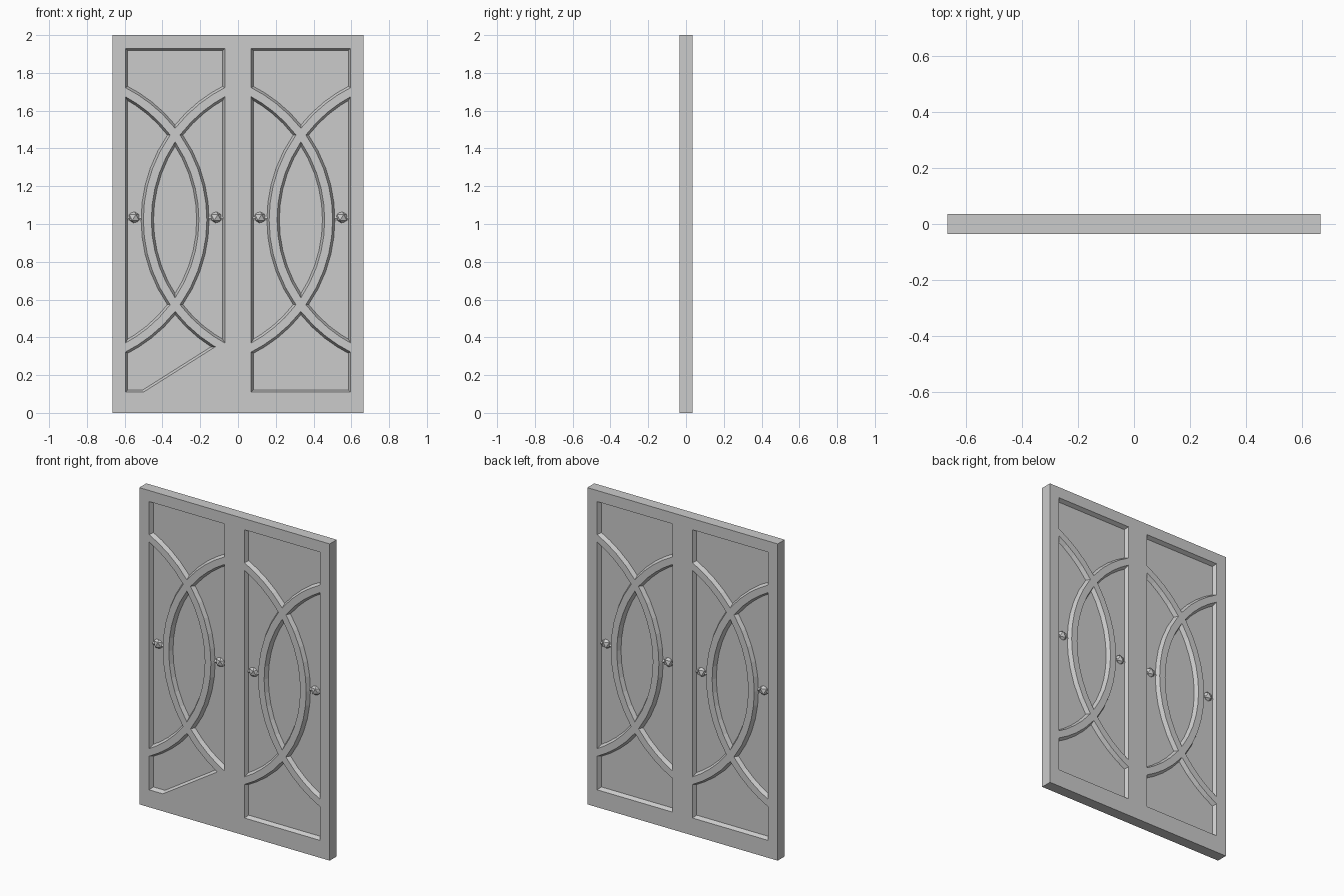
import bpy, bmesh
from math import sqrt
from mathutils import Matrix

cube = bpy.data.objects.get("Cube")
if cube:
    bpy.data.objects.remove(cube)

# Main sizes
WIDTH, HEIGHT, HALF_T = 1.33, 2.0, 0.035
PANEL_T = 0.01               # half thickness of the sunken panels
DOOR_X, HALF_W = 0.333, 0.263
LOW, HIGH, MID = 0.11, 1.93, 1.022
OFFSET = 0.615               # arc centres from the door centre line
R_OUT, R_IN = 0.783, 0.741   # both edges of the curved bars
SLOPE = 0.012

grey = bpy.data.materials.new("grey")
grey.use_nodes = True
grey.diffuse_color = (0.6, 0.6, 0.6, 1)
grey.node_tree.nodes["Principled BSDF"].inputs["Base Color"].default_value = (0.6, 0.6, 0.6, 1)


def make_object(name, bm):
    bmesh.ops.recalc_face_normals(bm, faces=bm.faces)
    mesh = bpy.data.meshes.new(name)
    bm.to_mesh(mesh)
    bm.free()
    mesh.materials.append(grey)
    obj = bpy.data.objects.new(name, mesh)
    bpy.context.collection.objects.link(obj)
    return obj


def spread(a, b, n):
    return [a + (b - a) * i / n for i in range(n + 1)]


def rise(x, radius):
    """Height of the arc centred at -OFFSET above the middle line."""
    return sqrt(radius ** 2 - (x + OFFSET) ** 2)


def lens():
    tip = sqrt(R_IN ** 2 - OFFSET ** 2)
    right = [(sqrt(R_IN ** 2 - z * z) - OFFSET, z) for z in spread(-tip, tip, 10)]
    return right + [(-x, -z) for x, z in right[1:-1]]


def side(s):
    cross = (R_IN ** 2 - R_OUT ** 2) / (4 * OFFSET)
    top = [(x, rise(x, R_IN)) for x in spread(-HALF_W, cross, 4)]
    z_cross = top[-1][1]
    inner = [(OFFSET - sqrt(R_OUT ** 2 - z * z), z) for z in spread(z_cross, -z_cross, 10)]
    bottom = [(x, -z) for x, z in reversed(top)]
    return [(s * x, z) for x, z in top + inner[1:-1] + bottom]


def end_panel(s, edge, clipped=False):
    xs = spread(-HALF_W, 0, 4) + spread(0, HALF_W, 4)[1:]
    arc = [(x, s * rise(-abs(x), R_OUT)) for x in xs]
    if clipped:   # the one panel with a filled lower corner
        arc = [p for p in arc if p[0] < 0.2] + [(0.213, s * rise(-0.213, R_OUT))]
        return arc + [(-0.167, edge - MID), (-HALF_W, edge - MID)]
    return arc + [(HALF_W, edge - MID), (-HALF_W, edge - MID)]


def add_cutter(bm, outline, cx, face):
    """Recess with sloping walls; face is -1 for the front and 1 for the back."""
    verts = [bm.verts.new((cx + x, face * (HALF_T + 0.02), MID + z)) for x, z in outline]
    cap = bm.faces.new(verts)

    def extrude(f, y):
        new = bmesh.ops.extrude_face_region(bm, geom=[f])["geom"]
        for v in (g for g in new if isinstance(g, bmesh.types.BMVert)):
            v.co.y = face * y
        return next(g for g in new if isinstance(g, bmesh.types.BMFace))

    rim = extrude(cap, HALF_T)
    rim.normal_update()
    bmesh.ops.inset_region(bm, faces=[rim], thickness=SLOPE, use_even_offset=True)
    for v in rim.verts:
        v.co.y = face * PANEL_T


# Slab with the openings cut into both faces
bm = bmesh.new()
bmesh.ops.create_cube(bm, size=1, matrix=Matrix.Translation((0, 0, HEIGHT / 2))
                      @ Matrix.Diagonal((WIDTH, 2 * HALF_T, HEIGHT, 1)))
doors = make_object("double_door", bm)

bm = bmesh.new()
for face in (-1, 1):
    for cx in (-DOOR_X, DOOR_X):
        clipped = face < 0 and cx < 0
        for outline in (lens(), side(1), side(-1), end_panel(1, HIGH),
                        end_panel(-1, LOW, clipped)):
            add_cutter(bm, outline, cx, face)
cutter = make_object("recess_cutter", bm)
cutter.hide_render = True

cut = doors.modifiers.new("recesses", 'BOOLEAN')
cut.operation = 'DIFFERENCE'
cut.solver = 'EXACT'
cut.object = cutter
bpy.context.view_layer.objects.active = doors
bpy.ops.object.modifier_apply(modifier=cut.name)
bpy.data.objects.remove(cutter)

# Faceted bosses bridging the curved bars and the frame
for door, cx in (("right", -DOOR_X), ("left", DOOR_X)):
    for part, s in (("right", -1), ("left", 1)):
        x = cx + s * 0.217
        bm = bmesh.new()
        bmesh.ops.create_icosphere(bm, subdivisions=1, radius=0.036,
                                   matrix=Matrix.Translation((x, 0, 1.035))
                                   @ Matrix.Diagonal((1, 0.95, 1, 1)))
        bmesh.ops.create_cone(bm, cap_ends=True, segments=6, radius1=0.016, radius2=0.016,
                              depth=0.11, matrix=Matrix.Translation((x, 0, 1.03))
                              @ Matrix.Rotation(1.5708, 4, 'Y'))
        make_object(f"{door}_door_{part}_boss", bm)
